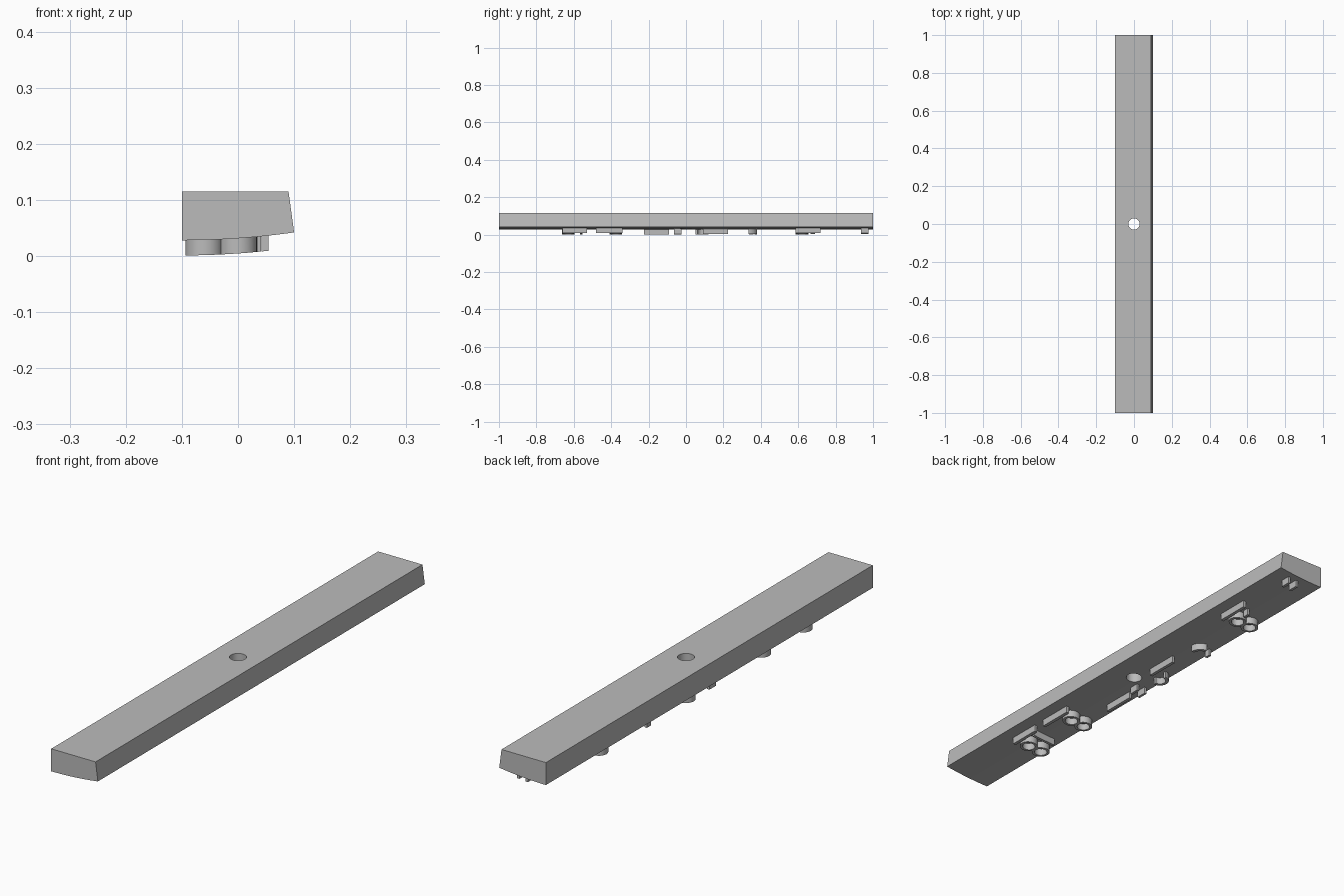
import bpy, bmesh, math
from mathutils import Vector

if "Cube" in bpy.data.objects:
    bpy.data.objects.remove(bpy.data.objects["Cube"], do_unlink=True)

grey = bpy.data.materials.new("plain grey")
grey.use_nodes = True
grey.diffuse_color = (0.5, 0.5, 0.5, 1)
grey.node_tree.nodes["Principled BSDF"].inputs["Base Color"].default_value = (0.5, 0.5, 0.5, 1)

RELIEF = 0.027


def under(x):
    """Height of the curved underside."""
    return 0.028 + 0.35 * (x + 0.1) ** 2


def finish(name, bm):
    bmesh.ops.recalc_face_normals(bm, faces=bm.faces)
    mesh = bpy.data.meshes.new(name)
    bm.to_mesh(mesh)
    bm.free()
    mesh.materials.append(grey)
    obj = bpy.data.objects.new(name, mesh)
    bpy.context.collection.objects.link(obj)
    return obj


def rail(name, path, width=0.012, closed=False):
    """Upright strip along a path, hanging from the underside."""
    pts = [Vector(p) for p in path]
    n = len(pts)
    bm = bmesh.new()
    rows = []
    for i, p in enumerate(pts):
        a = pts[i - 1] if closed or i else p
        b = pts[(i + 1) % n] if closed or i < n - 1 else p
        t = (b - a).normalized()
        side = Vector((-t.y, t.x)) * width / 2
        row = []
        for q, drop in ((p + side, -0.002), (p - side, -0.002), (p - side, RELIEF), (p + side, RELIEF)):
            row.append(bm.verts.new((q.x, q.y, under(q.x) - drop)))
        rows.append(row)
    for i in range(n if closed else n - 1):
        r, s = rows[i], rows[(i + 1) % n]
        for k in range(4):
            bm.faces.new((r[k], r[(k + 1) % 4], s[(k + 1) % 4], s[k]))
    if not closed:
        bm.faces.new(rows[0])
        bm.faces.new(rows[-1][::-1])
    return finish(name, bm)


def arc(x, y, r, start, end, steps=24):
    angles = [math.radians(start + (end - start) * i / steps) for i in range(steps + 1)]
    return [(x + r * math.cos(a), y + r * math.sin(a)) for a in angles]


def ring(name, x, y, r=0.029):
    obj = rail(name, arc(x, y, r, 0, 360)[:-1], 0.01, True)
    bpy.ops.object.select_all(action="DESELECT")
    obj.select_set(True)
    bpy.context.view_layer.objects.active = obj
    bpy.ops.object.shade_smooth_by_angle(angle=math.radians(30))


# Long bar with one leaning side and a gently curved underside
outline = [(-0.1, 0.115), (0.09, 0.115)]
outline += [(0.1 - 0.2 * i / 16, under(0.1 - 0.2 * i / 16)) for i in range(17)]
bm = bmesh.new()
face = bm.faces.new([bm.verts.new((x, -1, z)) for x, z in outline])
end = bmesh.ops.extrude_face_region(bm, geom=[face])
bmesh.ops.translate(bm, vec=(0, 2, 0), verts=[v for v in end["geom"] if isinstance(v, bmesh.types.BMVert)])
bar = finish("bar", bm)

# Round hole through the middle
bpy.ops.mesh.primitive_cylinder_add(vertices=48, radius=0.03, depth=0.4)
cutter = bpy.context.object
cutter.name = "hole_cutter"
cutter.hide_render = True
cut = bar.modifiers.new("hole", "BOOLEAN")
cut.object = cutter
cut.solver = "EXACT"
bpy.context.view_layer.objects.active = bar
bpy.ops.object.modifier_apply(modifier=cut.name)
bpy.data.objects.remove(cutter, do_unlink=True)

# Straight ribs running along the bar
ribs = [(0.048, -0.66, -0.53), (0.048, -0.48, -0.34), (-0.058, -0.225, -0.09),
        (-0.01, 0.09, 0.225), (0.048, 0.585, 0.72)]
for x, y0, y1 in ribs:
    rail("long_rib", [(x, y0), (x, y1)])

# Pairs of rings beside the ribs
for y in (-0.63, -0.375, 0.62):
    for x in (-0.06, 0.0):
        ring("ring", x, y)

# Pairs of short pegs
for x, y0, y1 in ((-0.06, -0.065, -0.025), (0.018, 0.935, 0.975)):
    for dx in (-0.018, 0.018):
        rail("peg", [(x + dx, y0), (x + dx, y1)], 0.01)
rail("peg", [(0.003, 0.665), (0.003, 0.69)], 0.01)
rail("peg", [(-0.08, 0.337), (-0.08, 0.36)], 0.01)

# Cross rib and curved ribs
rail("cross_rib", [(-0.065 + 0.0125 * i, -0.56) for i in range(9)])
rail("curved_rib", arc(-0.055, 0.335, 0.04, 0, 80))
rail("half_ring", arc(-0.058, 0.085, 0.029, 90, 270))
